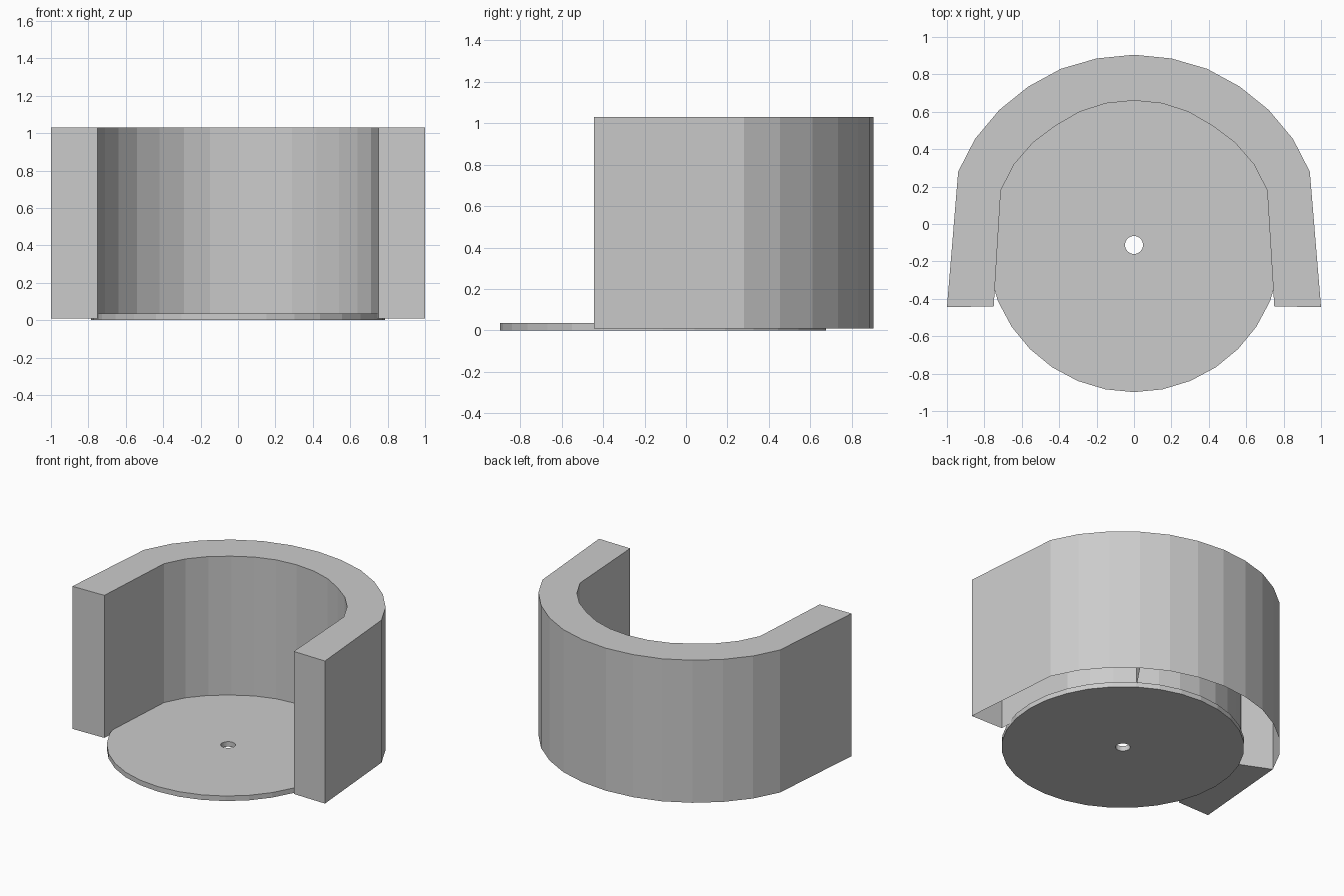
import bpy, bmesh, math

if "Cube" in bpy.data.objects:
    bpy.data.objects.remove(bpy.data.objects["Cube"])

Z0, Z1 = 0.01, 1.03


def finish(bm, name):
    mesh = bpy.data.meshes.new(name)
    bm.to_mesh(mesh)
    bm.free()
    obj = bpy.data.objects.new(name, mesh)
    bpy.context.collection.objects.link(obj)
    return obj


def mirrored(half):
    """Half profile from the open end to the back centre, made symmetric."""
    return half + [(-x, y) for x, y in reversed(half[:-1])]


# Curved wall: U-shaped outer and inner profiles with matching points
outer = mirrored([(1.0, -0.445), (0.94, 0.28), (0.85, 0.455), (0.72, 0.61),
                  (0.565, 0.735), (0.39, 0.83), (0.20, 0.885), (0, 0.905)])
inner = mirrored([(0.75, -0.44), (0.712, 0.18), (0.64, 0.32), (0.54, 0.435),
                  (0.42, 0.525), (0.29, 0.60), (0.15, 0.645), (0, 0.66)])
bm = bmesh.new()


def row(points, z):
    return [bm.verts.new((x, y, z)) for x, y in points]


ob, ot = row(outer, Z0), row(outer, Z1)
ib, it = row(inner, Z0), row(inner, Z1)
last = len(outer) - 1
for i in range(last):
    j = i + 1
    bm.faces.new((ob[i], ob[j], ot[j], ot[i]))   # outside
    bm.faces.new((ib[j], ib[i], it[i], it[j]))   # inside
    bm.faces.new((ot[i], ot[j], it[j], it[i]))   # top
# end caps, with the underside left open except below the left leg
bm.faces.new((ib[0], ob[0], ot[0], it[0]))
bm.faces.new((ob[last], ib[last], it[last], ot[last]))
bm.faces.new((ob[last], ob[last - 1], ib[last - 1], ib[last]))
# cross walls inside the hollow shell
for i in (4, last - 1):
    bm.faces.new((ob[i], ib[i], it[i], ot[i]))
finish(bm, "curved_wall")

# Base disc with a small centre hole
N, CY = 32, -0.112
bm = bmesh.new()


def ring(r, z):
    return [bm.verts.new((r * math.cos(2 * math.pi * k / N),
                          CY + r * math.sin(2 * math.pi * k / N), z))
            for k in range(N)]


rings = [ring(0.787, 0), ring(0.787, 0.036), ring(0.048, 0.036), ring(0.048, 0)]
for a in range(4):
    r0, r1 = rings[a], rings[(a + 1) % 4]
    for k in range(N):
        m = (k + 1) % N
        bm.faces.new((r0[k], r0[m], r1[m], r1[k]))
bmesh.ops.recalc_face_normals(bm, faces=bm.faces)
finish(bm, "base_disc")
